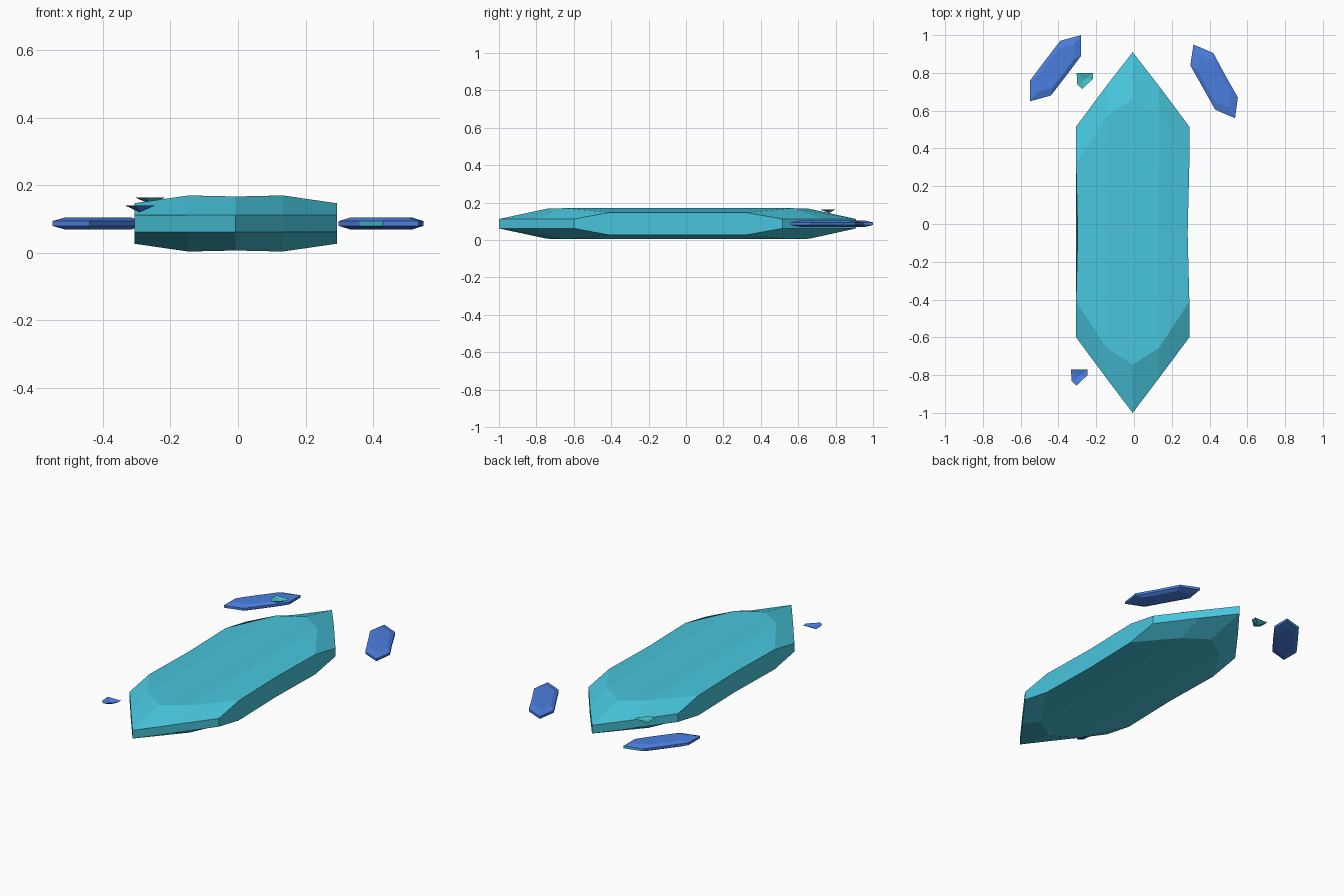
import bpy, bmesh
from mathutils import Vector

if "Cube" in bpy.data.objects:
    bpy.data.objects.remove(bpy.data.objects["Cube"])

ZC = 0.087  # mid-height shared by all pieces


def material(name, rgb):
    m = bpy.data.materials.new(name)
    m.diffuse_color = (*rgb, 1)
    m.use_nodes = True
    m.node_tree.nodes["Principled BSDF"].inputs["Base Color"].default_value = m.diffuse_color
    return m


CYAN = material("cyan crystal", (0.065, 0.56, 0.72))
BLUE = material("blue crystal", (0.07, 0.21, 0.74))
GREEN = material("sea green chip", (0.055, 0.52, 0.55))


def finish(bm, name, mats):
    bmesh.ops.recalc_face_normals(bm, faces=bm.faces)
    mesh = bpy.data.meshes.new(name)
    bm.to_mesh(mesh)
    bm.free()
    for m in mats:
        mesh.materials.append(m)
    ob = bpy.data.objects.new(name, mesh)
    bpy.context.collection.objects.link(ob)
    return ob


def bridge(bm, a, b):
    n = len(a)
    return [bm.faces.new((a[i], a[(i + 1) % n], b[(i + 1) % n], b[i])) for i in range(n)]


# Main crystal: long octagonal sections lofted across the width
# half width, front tip y, front shoulder y, back shoulder y, back tip y, half height
STATIONS = [(0.30, -0.60, -0.41, 0.32, 0.515, 0.060),
            (0.14, -0.815, -0.655, 0.57, 0.73, 0.083),
            (0.0, -1.0, -0.745, 0.66, 0.91, 0.080)]
columns = [(-1, s) for s in STATIONS] + [(1, s) for s in STATIONS[1::-1]]
bm = bmesh.new()
sections = []
for sign, (x, f, fs, bs, b, h) in columns:
    e = 0.025
    pts = [(f, -e), (fs, -h), (-0.05, -h), (bs, -h), (b, -e),
           (b, e), (bs, h), (-0.05, h), (fs, h), (f, e)]
    sections.append([bm.verts.new((sign * x * (0.97 if y == -0.05 else 1) - 0.007, y, ZC + z))
                     for y, z in pts])
for a, b in zip(sections, sections[1:]):
    bridge(bm, a, b)
bm.faces.new(sections[0])
bm.faces.new(sections[-1])
finish(bm, "main_crystal", [CYAN])


# Side shards: bevelled slabs, one small wall facet in cyan
def shard(name, outline, cyan_wall):
    bm = bmesh.new()
    c = sum((Vector(p) for p in outline), Vector((0, 0))) / len(outline)
    rings = []
    for scale, z in ((0.72, -0.018), (1, -0.007), (1, 0.007), (0.72, 0.018)):
        rings.append([bm.verts.new((*(c + (Vector(p) - c) * scale), ZC + z)) for p in outline])
    for i, (a, b) in enumerate(zip(rings, rings[1:])):
        faces = bridge(bm, a, b)
        if i == 1:
            faces[cyan_wall].material_index = 1
    bm.faces.new(rings[0])
    bm.faces.new(rings[-1])
    finish(bm, name, [BLUE, CYAN])


shard("left_shard", [(-0.55, 0.76), (-0.475, 0.86), (-0.39, 0.97), (-0.28, 1.0),
                     (-0.28, 0.89), (-0.355, 0.79), (-0.44, 0.68), (-0.55, 0.65)], 2)
shard("right_shard", [(0.315, 0.95), (0.42, 0.905), (0.487, 0.78), (0.55, 0.67),
                      (0.535, 0.56), (0.43, 0.605), (0.36, 0.73), (0.298, 0.84)], 5)


# Small chips: shallow dished flakes
def chip(name, x, y, z, mat):
    bm = bmesh.new()
    outline = [(0, 0), (0.088, 0), (0.088, -0.03), (0.03, -0.085), (0.004, -0.062)]
    rim = [bm.verts.new((x + u, y + v, z + 0.02)) for u, v in outline]
    for depth in (0.01, 0.0):
        centre = bm.verts.new((x + 0.043, y - 0.035, z + depth))
        for a, b in zip(rim, rim[1:] + rim[:1]):
            bm.faces.new((a, b, centre))
    finish(bm, name, [mat])


chip("back_chip", -0.304, 0.80, 0.144, GREEN)
chip("front_chip", -0.334, -0.77, 0.12, BLUE)
